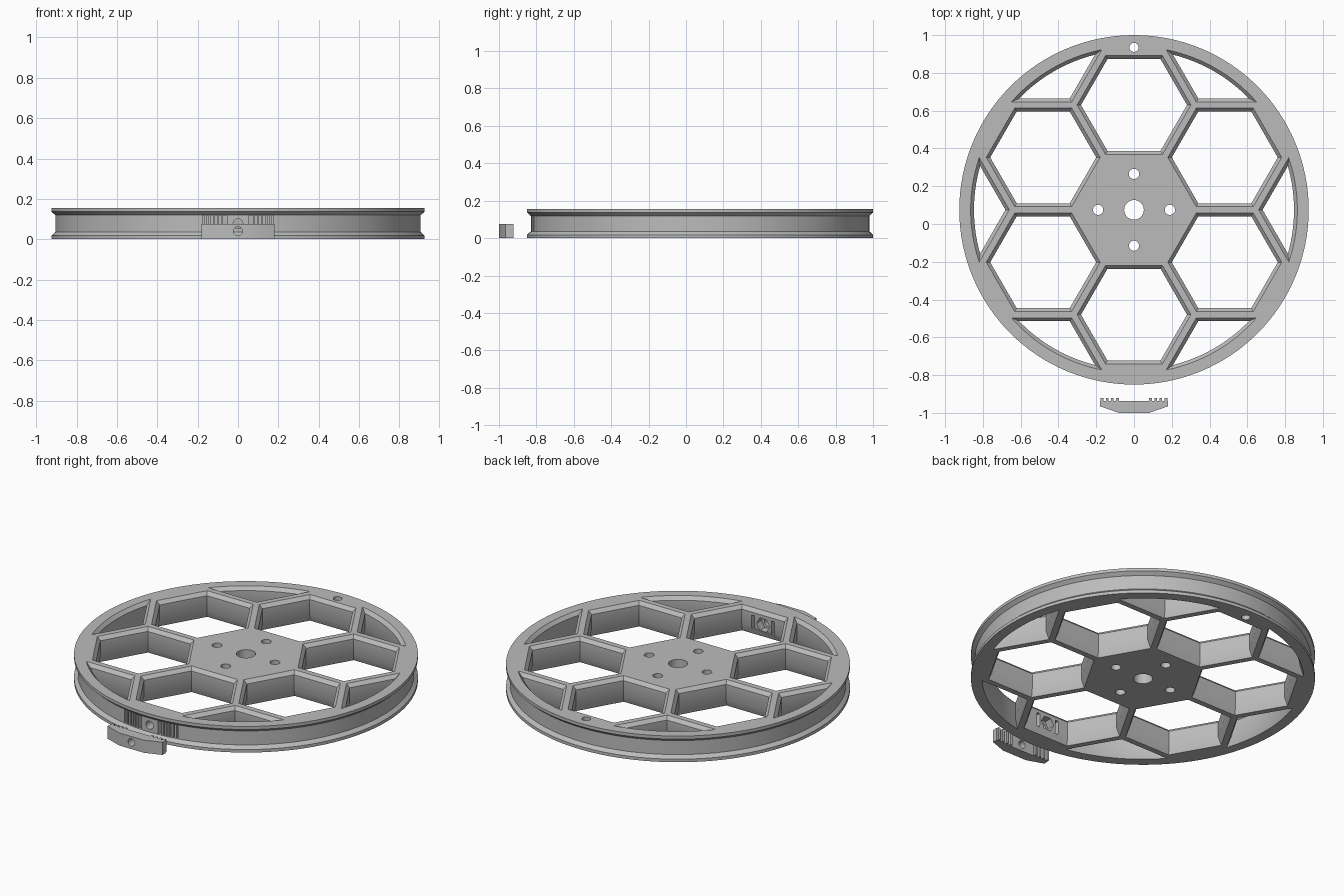
import bpy, bmesh, math
from mathutils import Matrix

if "Cube" in bpy.data.objects:
    bpy.data.objects.remove(bpy.data.objects["Cube"])

grey = bpy.data.materials.new("plain grey")
grey.use_nodes = True
grey.diffuse_color = (0.5, 0.5, 0.5, 1)
grey.node_tree.nodes["Principled BSDF"].inputs["Base Color"].default_value = grey.diffuse_color

CY = 0.075         # wheel centre in y
H = 0.155          # wheel height
D = 0.555          # distance between neighbouring cells
A = 0.243          # cell half width
BEVEL = 0.018


def loft(bm, rings, matrix=Matrix()):
    """Closed solid through matching rings of points."""
    loops = [[bm.verts.new(matrix @ Matrix.Translation(p).translation) for p in r] for r in rings]
    n = len(loops[0])
    for a, b in zip(loops, loops[1:]):
        for i in range(n):
            j = (i + 1) % n
            bm.faces.new((a[i], a[j], b[j], b[i]))
    bm.faces.new(loops[0][::-1])
    bm.faces.new(loops[-1])


def ngon(r, n, z, x=0, y=0):
    return [(x + r * math.cos(math.tau * i / n), y + r * math.sin(math.tau * i / n), z)
            for i in range(n)]


def box(bm, x0, x1, y0, y1, z0, z1):
    loft(bm, [[(x0, y0, z), (x1, y0, z), (x1, y1, z), (x0, y1, z)] for z in (z0, z1)])


def bore(bm, r, n, y0, y1, z):
    """Hole running front to back."""
    turn = Matrix.Translation((0, 0, z)) @ Matrix.Rotation(math.pi / 2, 4, "X")
    loft(bm, [ngon(r, n, -y) for y in (y1, y0)], turn)


def make(name, bm):
    bmesh.ops.recalc_face_normals(bm, faces=bm.faces)
    me = bpy.data.meshes.new(name)
    bm.to_mesh(me)
    bm.free()
    me.materials.append(grey)
    ob = bpy.data.objects.new(name, me)
    bpy.context.collection.objects.link(ob)
    return ob


def cut(ob, bm):
    cutter = make("cutter", bm)
    cutter.hide_render = True
    mod = ob.modifiers.new("cut", "BOOLEAN")
    mod.object, mod.operation, mod.solver = cutter, "DIFFERENCE", "EXACT"
    bpy.context.view_layer.objects.active = ob
    bpy.ops.object.modifier_apply(modifier=mod.name)
    bpy.data.objects.remove(cutter)


def smooth(ob):
    bpy.ops.object.select_all(action="DESELECT")
    ob.select_set(True)
    bpy.context.view_layer.objects.active = ob
    bpy.ops.object.shade_smooth_by_angle(angle=math.radians(25))


# Wheel disc with a shallow belt groove
bm = bmesh.new()
profile = [(0.925, 0), (0.925, 0.018), (0.905, 0.036), (0.905, 0.119), (0.925, 0.137), (0.925, H)]
loft(bm, [ngon(r, 128, z, 0, CY) for r, z in profile])
wheel = make("wheel", bm)

# Bevelled heights shared by every cell: (z, widening)
LEVELS = [(-0.01, BEVEL * 1.22), (0.045, 0), (H - 0.02, 0), (H + 0.01, BEVEL * 1.5)]


def lens(widen, z):
    """Outer cell cut off by the rim."""
    apex = 2 * D * math.cos(math.pi / 6) - (A + widen) / math.cos(math.pi / 6)
    R = 0.847 + widen
    t = (-apex + math.sqrt(4 * R * R - 3 * apex * apex)) / 2
    phi = math.atan2(t * math.sin(math.pi / 3), apex + t / 2)
    arc = [phi * (i / 10 - 1) for i in range(21)]
    return [(apex, 0, z)] + [(R * math.cos(a), R * math.sin(a), z) for a in arc]


# Six honeycomb openings and six rim openings
bm = bmesh.new()
for k in range(6):
    ang = k * math.pi / 3
    place = Matrix.Translation((0, CY, 0)) @ Matrix.Rotation(ang, 4, "Z")
    loft(bm, [lens(w, z) for z, w in LEVELS], place)
    x, y = D * math.cos(ang + math.pi / 6), D * math.sin(ang + math.pi / 6)
    loft(bm, [ngon((A + w) / math.cos(math.pi / 6), 6, z, x, CY + y) for z, w in LEVELS])

# Axle hole, four hub holes and the rim hole
holes = [(0, 0, 0.052), (0.19, 0, 0.027), (-0.19, 0, 0.027),
         (0, 0.19, 0.027), (0, -0.19, 0.027), (0, 0.86, 0.024)]
for x, y, r in holes:
    loft(bm, [ngon(r, 32, z, x, CY + y) for z in (-0.05, H + 0.05)])
cut(wheel, bm)

# Belt clamp seat in the front of the rim: slots, tooth grooves
bm = bmesh.new()
for s in (-1, 1):
    box(bm, s * 0.065 - 0.01, s * 0.065 + 0.01, -0.87, -0.68, 0.036, 0.117)
    for i in range(5):
        x = s * (0.09 + 0.02 * i)
        box(bm, x - 0.005, x + 0.005, -0.87, -0.795, 0.038, 0.117)
cut(wheel, bm)
# Screw hole, then nut pocket
for r, n, y0 in ((0.024, 24, -0.9), (0.043, 6, -0.77)):
    bm = bmesh.new()
    bore(bm, r, n, y0, -0.68, 0.077)
    cut(wheel, bm)
smooth(wheel)

# Separate belt clamp lying in front of the wheel
CLAMP_H = 0.075
bm = bmesh.new()
outline = [(-0.18, -0.937), (-0.18, -0.965), (-0.08, -1), (0.08, -1), (0.18, -0.965), (0.18, -0.937)]
loft(bm, [[(x, y, z) for x, y in outline] for z in (0, CLAMP_H)])
clamp = make("belt_clamp", bm)
bm = bmesh.new()
bore(bm, 0.022, 24, -1.1, -0.9, 0.04)
cut(clamp, bm)
smooth(clamp)

# Clamp teeth
bm = bmesh.new()
for s in (-1, 1):
    for i in range(4):
        x = s * (0.087 + 0.0275 * i)
        box(bm, x - 0.007, x + 0.007, -0.94, -0.922, 0, CLAMP_H)
make("clamp_teeth", bm)
